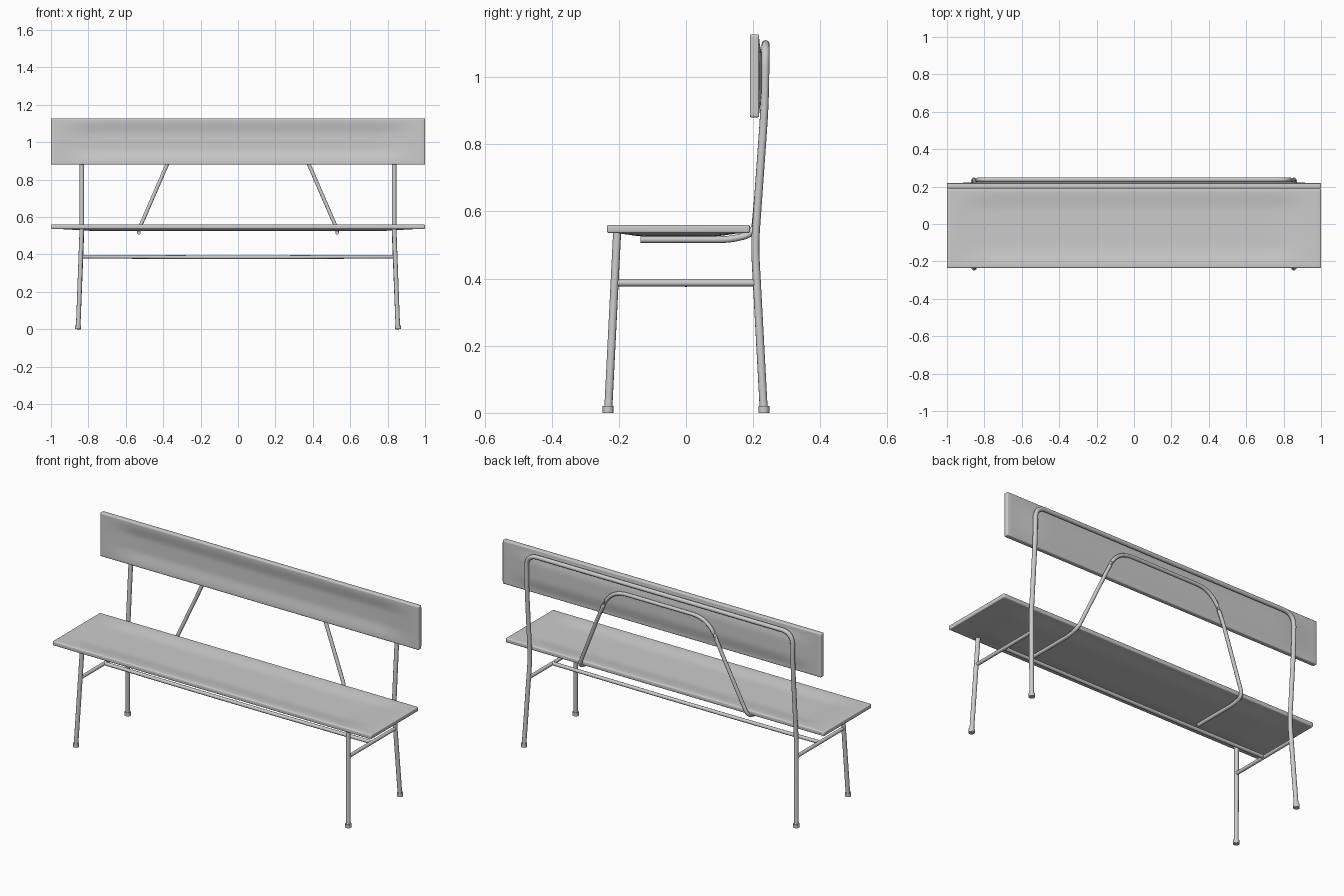
import bpy, bmesh, math
from mathutils import Vector, Matrix

if "Cube" in bpy.data.objects:
    bpy.data.objects.remove(bpy.data.objects["Cube"])


def finish(ob, angle=40):
    bpy.ops.object.select_all(action='DESELECT')
    ob.select_set(True)
    bpy.context.view_layer.objects.active = ob
    if ob.type == 'CURVE':
        bpy.ops.object.convert(target='MESH')
    bpy.ops.object.shade_smooth_by_angle(angle=math.radians(angle))


def tube(name, points, radius):
    """Round tube along points (x, y, z, corner fillet length)."""
    pts = [Vector(p[:3]) for p in points]
    path = [pts[0]]
    for i in range(1, len(pts) - 1):
        p, f = pts[i], points[i][3]
        a = p + (pts[i - 1] - p).normalized() * f
        b = p + (pts[i + 1] - p).normalized() * f
        for k in range(9):
            t = k / 8
            path.append(a * (1 - t) ** 2 + p * 2 * t * (1 - t) + b * t * t)
    path.append(pts[-1])
    cu = bpy.data.curves.new(name, 'CURVE')
    cu.dimensions = '3D'
    cu.bevel_depth = radius
    cu.bevel_resolution = 4
    cu.use_fill_caps = True
    sp = cu.splines.new('POLY')
    sp.points.add(len(path) - 1)
    for q, p in zip(sp.points, path):
        q.co = (*p, 1)
    ob = bpy.data.objects.new(name, cu)
    bpy.context.collection.objects.link(ob)
    finish(ob)


def smooth(t):
    t = max(0, min(1, t))
    return t * t * (3 - 2 * t)


def panel(name, width, thickness, sink, blend, matrix):
    """Board with a shallow dished face and softened rim."""
    bm = bmesh.new()
    bmesh.ops.create_grid(bm, x_segments=64, y_segments=20, size=1)
    for v in bm.verts:
        v.co.y *= width / 2
        ex, ey = 1 - abs(v.co.x), width / 2 - abs(v.co.y)
        v.co.z = -sink * smooth((ex - 0.01) / 0.25) * smooth((ey - 0.01) / blend)
    bm.transform(matrix)
    me = bpy.data.meshes.new(name)
    bm.to_mesh(me)
    bm.free()
    ob = bpy.data.objects.new(name, me)
    bpy.context.collection.objects.link(ob)
    so = ob.modifiers.new("thickness", 'SOLIDIFY')
    so.thickness = thickness
    so.offset = -1
    be = ob.modifiers.new("rim", 'BEVEL')
    be.width = 0.005
    be.segments = 3
    be.limit_method = 'ANGLE'
    be.angle_limit = math.radians(50)
    finish(ob)


# Seat and backrest boards
panel("seat", 0.425, 0.024, 0.011, 0.11, Matrix.Translation((0, -0.0225, 0.56)))
panel("backrest", 0.247, 0.028, 0.011, 0.08,
      Matrix.Translation((0, 0.19, 1.0035)) @ Matrix.Rotation(math.pi / 2, 4, 'X'))

# Rear legs continuing up into one hoop behind the backrest
half = [(0.855, 0.232, 0.0, 0), (0.835, 0.205, 0.5, 0.05),
        (0.835, 0.235, 0.92, 0.08), (0.835, 0.237, 1.098, 0.07)]
mirror = lambda pts: [(-p[0], *p[1:]) for p in reversed(pts)]
tube("rear_frame", half + mirror(half), 0.012)

# Inner arch: runs under the seat, then up behind the backrest
arch = [(0.53, -0.135, 0.516, 0), (0.53, 0.13, 0.516, 0.03),
        (0.53, 0.203, 0.533, 0.035), (0.375, 0.235, 0.89, 0.07),
        (0.305, 0.237, 1.037, 0.1)]
tube("inner_arch", arch + mirror(arch), 0.01)

# Front legs, side rails and feet
for s, side in ((1, "right"), (-1, "left")):
    tube("front_leg_" + side, [(s * 0.855, -0.232, 0), (s * 0.835, -0.205, 0.54)], 0.012)
    tube("side_rail_" + side, [(s * 0.839, -0.212, 0.387), (s * 0.839, 0.211, 0.387)], 0.01)
    for y, end in ((-0.232, "front"), (0.232, "rear")):
        bpy.ops.mesh.primitive_cylinder_add(vertices=24, radius=0.016, depth=0.02,
                                            location=(s * 0.855, y, 0.01))
        foot = bpy.context.object
        foot.name = f"foot_{end}_{side}"
        finish(foot)

# Long stretcher with a very slight sag
tube("stretcher", [(-0.839, 0, 0.388), (0, 0, 0.384, 0.4), (0.839, 0, 0.388)], 0.01)
